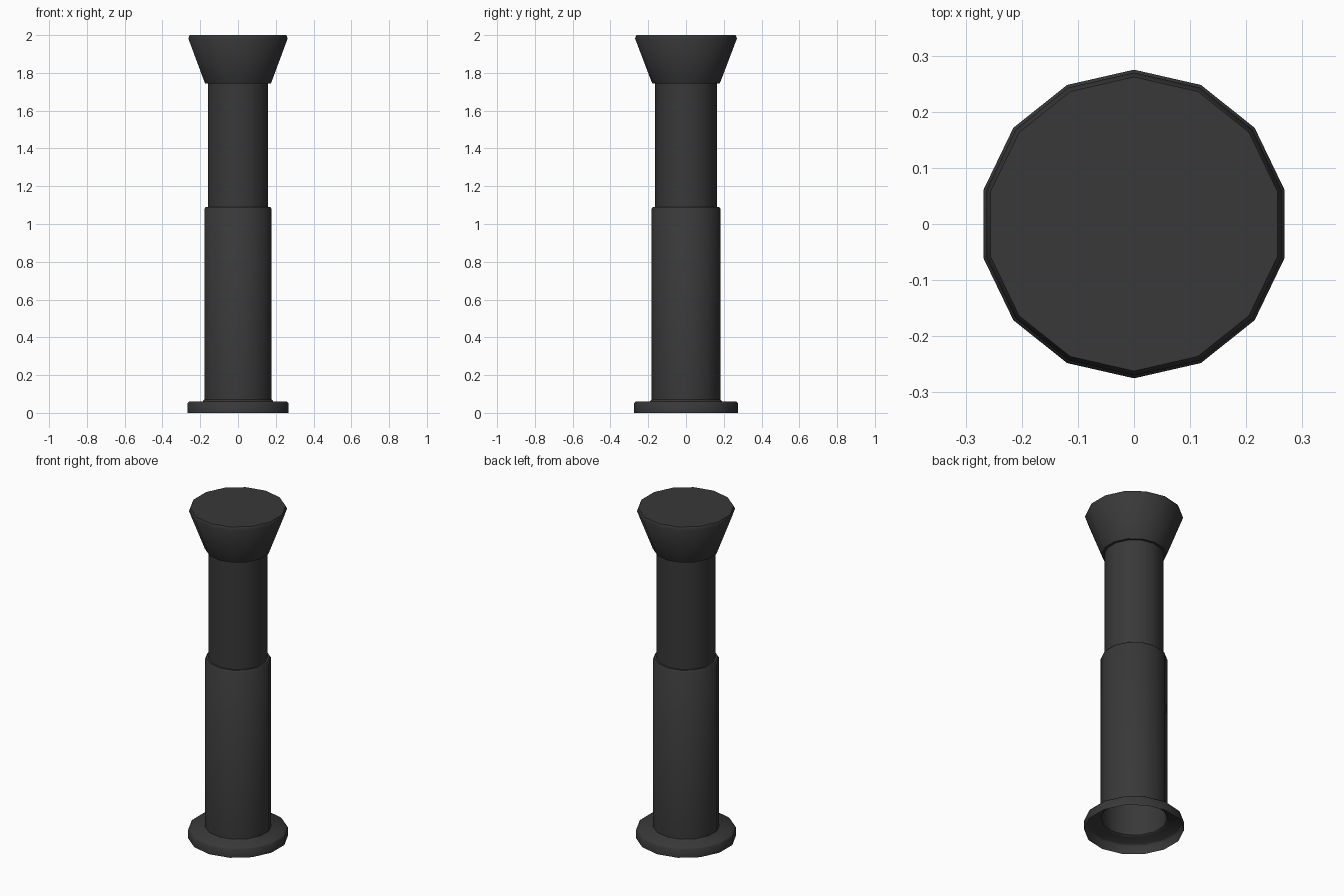
import bpy, bmesh, math

if "Cube" in bpy.data.objects:
    bpy.data.objects.remove(bpy.data.objects["Cube"])

SIDES = 14
dark = bpy.data.materials.new("dark_metal")
dark.diffuse_color = (0.04, 0.04, 0.04, 1)
dark.use_nodes = True
dark.node_tree.nodes["Principled BSDF"].inputs["Base Color"].default_value = dark.diffuse_color


def revolve(name, profile, cap_top=False):
    """Spin a (radius, z) profile into an open 14-sided shell, with a vertex on +y."""
    bm = bmesh.new()
    rings = []
    for r, z in profile:
        ring = []
        for i in range(SIDES):
            a = math.pi / 2 + 2 * math.pi * i / SIDES
            ring.append(bm.verts.new((r * math.cos(a), r * math.sin(a), z)))
        rings.append(ring)
    for lo, hi in zip(rings, rings[1:]):
        for i in range(SIDES):
            j = (i + 1) % SIDES
            bm.faces.new((lo[i], lo[j], hi[j], hi[i]))
    if cap_top:
        bm.faces.new(rings[-1])
    me = bpy.data.meshes.new(name)
    bm.to_mesh(me)
    bm.free()
    me.materials.append(dark)
    ob = bpy.data.objects.new(name, me)
    bpy.context.collection.objects.link(ob)
    bpy.context.view_layer.objects.active = ob
    ob.select_set(True)
    bpy.ops.object.shade_smooth_by_angle(angle=math.radians(50))
    ob.select_set(False)
    return ob


# Hollow foot flange, open underneath
revolve("base_flange", [(0.275, 0), (0.275, 0.05), (0.266, 0.06),
                        (0.193, 0.06), (0.183, 0.07)])
# Wide lower tube with chamfered shoulder
revolve("lower_shaft", [(0.183, 0.07), (0.183, 1.08), (0.175, 1.09), (0.163, 1.09)])
# Narrower upper tube
revolve("upper_shaft", [(0.163, 1.09), (0.163, 1.745)])
# Flared head with chamfered rims and closed top
revolve("flared_head", [(0.163, 1.745), (0.178, 1.745), (0.184, 1.757),
                        (0.27, 1.983), (0.262, 2.0)], cap_top=True)
